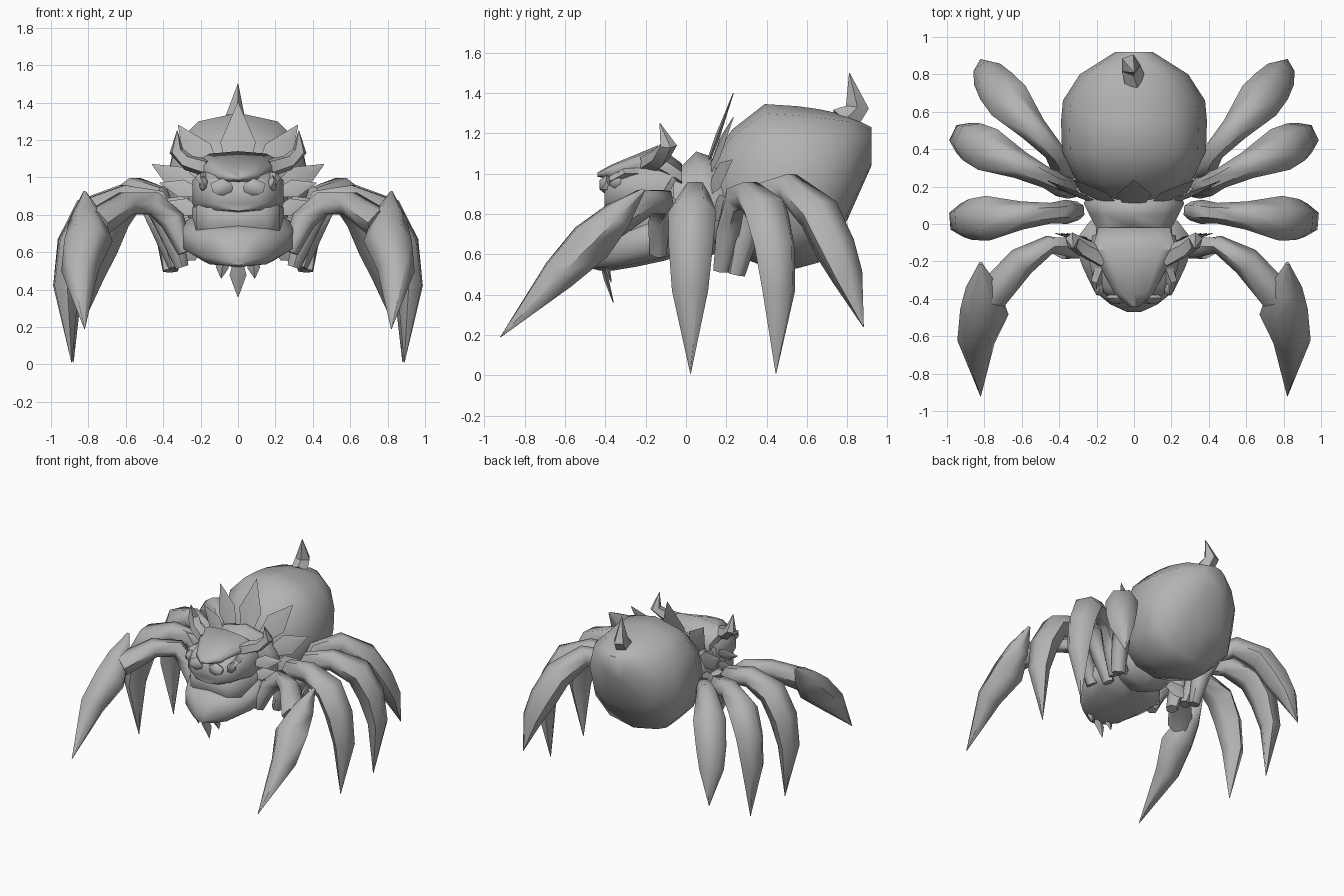
import bpy, bmesh, math
from mathutils import Vector

if "Cube" in bpy.data.objects:
    bpy.data.objects.remove(bpy.data.objects["Cube"])

grey = bpy.data.materials.new("grey")
grey.diffuse_color = (0.45, 0.45, 0.45, 1)
grey.use_nodes = True
grey.node_tree.nodes["Principled BSDF"].inputs["Base Color"].default_value = grey.diffuse_color


def finish(name, bm, mirror=False, angle=60):
    bmesh.ops.remove_doubles(bm, verts=bm.verts, dist=0.0008)
    bmesh.ops.recalc_face_normals(bm, faces=bm.faces)
    me = bpy.data.meshes.new(name)
    bm.to_mesh(me)
    bm.free()
    me.materials.append(grey)
    ob = bpy.data.objects.new(name, me)
    bpy.context.collection.objects.link(ob)
    bpy.ops.object.select_all(action='DESELECT')
    ob.select_set(True)
    bpy.context.view_layer.objects.active = ob
    bpy.ops.object.shade_smooth_by_angle(angle=math.radians(angle))
    if mirror:
        ob.modifiers.new("mirror", 'MIRROR').use_mirror_merge = False
    return ob


def skin(bm, rings):
    """Join rings of points into a closed skin."""
    vs = [[bm.verts.new(p) for p in r] for r in rings]
    n = len(vs[0])
    for a, b in zip(vs, vs[1:]):
        for i in range(n):
            j = (i + 1) % n
            bm.faces.new((a[i], a[j], b[j], b[i]))
    bm.faces.new(vs[0])
    bm.faces.new(vs[-1])


def body(name, stations, n=10, power=0.85):
    """Loft along y; each station is (y, bottom z, top z, half width)."""
    bm = bmesh.new()
    rings = []
    for y, zb, zt, rx in stations:
        ring = []
        for i in range(n):
            a = 2 * math.pi * i / n + math.pi / 2
            c, s = math.cos(a), math.sin(a)
            x = math.copysign(abs(c) ** power, c) * rx
            z = math.copysign(abs(s) ** power, s) * (zt - zb) / 2
            ring.append((x, y, (zt + zb) / 2 + z))
        rings.append(ring)
    skin(bm, rings)
    return finish(name, bm)


def tube(name, centres, radii, side, n=6, mirror=True, angle=62):
    """Tapered limb; radii are (along side, across) for each centre."""
    bm = bmesh.new()
    c = [Vector(p) for p in centres]
    side = Vector(side).normalized()
    rings = []
    for i, (ru, rw) in enumerate(radii):
        t = c[min(i + 1, len(c) - 1)] - c[max(i - 1, 0)]
        u = (side - t * (side.dot(t) / t.dot(t))).normalized()
        w = t.normalized().cross(u)
        ring = []
        for k in range(n):
            a = 2 * math.pi * k / n
            ring.append(c[i] + u * max(ru, .002) * math.cos(a)
                        + w * max(rw, .002) * math.sin(a))
        rings.append(ring)
    skin(bm, rings)
    return finish(name, bm, mirror, angle)


def blade(name, base, tip, width, side=(1, 0, 0), mirror=True):
    """Thin leaf-shaped spike."""
    b, t = Vector(base), Vector(tip)
    return tube(name, [b, b.lerp(t, .42), t],
                [(width * .55, .008), (width, .012), (0, 0)], side, 4, mirror, 30)


# abdomen and its tail horn
body("abdomen", [(.12, .74, 1.06, .14), (.23, .60, 1.22, .31), (.39, .54, 1.345, .385),
                 (.55, .53, 1.335, .39), (.66, .56, 1.32, .38), (.80, .77, 1.29, .29),
                 (.92, 1.04, 1.23, .10)], 12)
tube("tail_horn", [(0, .78, 1.26), (-.02, .85, 1.33), (0, .81, 1.50)],
     [(.06, .08), (.055, .06), (0, 0)], (1, 0, 0), 5, False, 30)

# thorax, jaw and face
body("thorax", [(-.12, .62, 1.08, .22), (-.02, .60, 1.04, .21), (.05, .58, 1.11, .25),
                (.11, .58, 1.09, .28), (.20, .65, 1.02, .24)])
body("jaw", [(-.47, .53, .60, .04), (-.43, .52, .70, .13), (-.36, .52, .74, .22),
             (-.24, .54, .77, .28), (-.10, .57, .81, .335), (.02, .62, .80, .24)], 10, .7)
body("face", [(-.405, .82, .97, .12), (-.34, .81, 1.02, .21),
              (-.20, .78, 1.06, .25), (-.06, .72, 1.06, .23)], 10, .65)
body("mouth_lining", [(-.36, .70, .86, .17), (-.28, .66, .90, .23), (-.1, .64, .9, .25)], 10, .55)

# pointed crown above the eyes
body("crown", [(-.44, .985, 1.005, .03), (-.37, .97, 1.045, .11),
               (-.14, .98, 1.14, .235), (-.02, .92, 1.05, .20)])

# eyes
for name, loc, size in (("main_eye", (.085, -.395, .945), (.07, .04, .05)),
                        ("side_eye", (.185, -.34, .965), (.03, .05, .045))):
    bm = bmesh.new()
    bmesh.ops.create_icosphere(bm, subdivisions=1, radius=1)
    bmesh.ops.scale(bm, vec=size, verts=bm.verts)
    bmesh.ops.translate(bm, vec=loc, verts=bm.verts)
    finish(name, bm, True, 45)

# brow spikes and head horns
tube("brow_spike", [(.17, -.24, 1.0), (.20, -.31, 1.0), (.20, -.38, .96)],
     [(.04, .03), (.03, .025), (0, 0)], (1, 0, 0), 4, True, 30)
tube("head_horn", [(.16, -.18, 1.05), (.27, -.13, 1.08), (.33, -.09, 1.14), (.325, -.13, 1.25)],
     [(.06, .05), (.05, .045), (.045, .04), (0, 0)], (0, 1, 0), 5, True, 35)

# collar of leaf spikes in front of the abdomen
blade("collar_spike_centre", (0, .10, 1.03), (0, .235, 1.40), .095, mirror=False)
for name, b, t, w in (("upper", (.14, .12, 1.02), (.32, .235, 1.28), .085),
                      ("side", (.22, .12, .93), (.46, .23, 1.07), .075),
                      ("lower", (.24, .14, .80), (.44, .20, .88), .07),
                      ("bottom", (.20, .15, .66), (.36, .22, .55), .07)):
    d = Vector(t) - Vector(b)
    blade("collar_spike_" + name, b, t, w, (d.z, 0, -d.x))

# cheek and chin spikes
for i in range(3):
    z = .72 + .1 * i
    blade("cheek_spike_%d" % (i + 1), (.22, -.10, z), (.36 + .03 * i, -.05, z + .05),
          .05, (0, .3, 1))
blade("chin_spike_centre", (0, -.42, .56), (0, -.36, .36), .045, mirror=False)
blade("chin_spike_inner", (.08, -.40, .56), (.09, -.37, .46), .035)

# front legs: thigh curving forward, and a shin with a pointed knee
tube("front_leg_thigh",
     [(.28, -.14, .60), (.35, -.13, .77), (.45, -.11, .86), (.60, -.20, .86), (.76, -.38, .75)],
     [(.05, .04), (.06, .07), (.05, .07), (.08, .07), (.09, .085)], (.6, .8, 0))
tube("front_leg_shin",
     [(.82, -.21, .92), (.81, -.34, .79), (.80, -.47, .66), (.845, -.63, .50), (.82, -.92, .19)],
     [(.01, .01), (.09, .085), (.13, .12), (.10, .095), (0, 0)], (1, .1, 0))

# other legs: one tapering thickness shared by all
LIMB = [(.05, .04), (.065, .07), (.055, .08), (.075, .08), (.12, .10),
        (.11, .10), (.09, .075), (0, 0)]
tube("back_leg",
     [(.36, .25, .50), (.38, .30, .72), (.43, .39, .89), (.54, .51, .93),
      (.67, .66, .80), (.74, .74, .63), (.785, .80, .49), (.82, .88, .24)],
     LIMB, (-.75, .66, 0))

# middle legs: one arched outline of (reach, height) swept out in two directions
ARCH = [(0, .52), (.10, .71), (.23, .87), (.48, .89),
        (.78, .81), (.925, .64), (1.0, .42), (.95, .01)]
for name, root, end in (("second_leg", (.30, .07), (.92, .02)),
                        ("third_leg", (.33, .18), (.91, .46))):
    r, e = Vector(root), Vector(end)
    d = e - r
    tube(name, [(*r.lerp(e, f), z) for f, z in ARCH], LIMB, (-d.y, d.x, 0))
